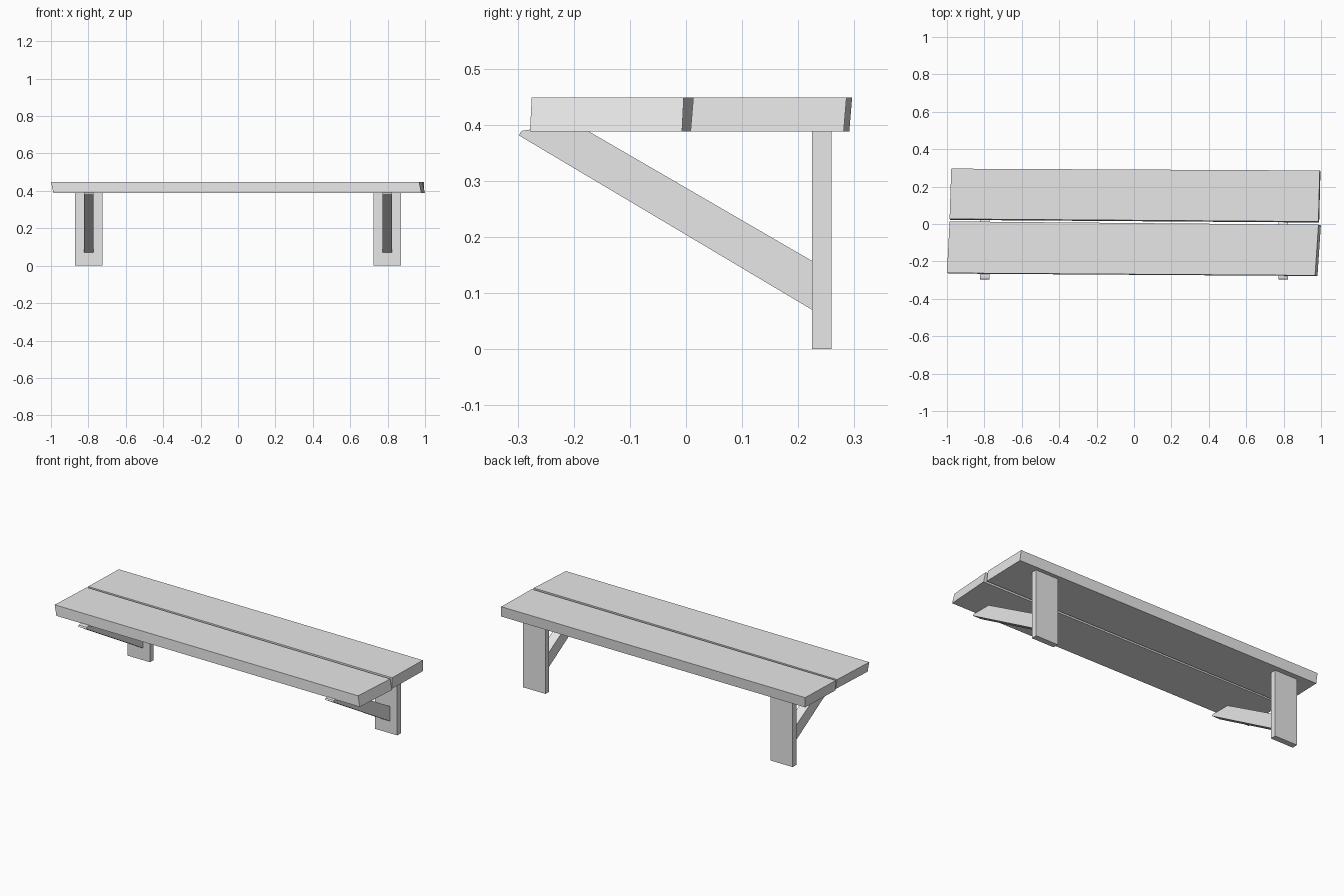
import bpy
import bmesh
from mathutils import Vector

cube = bpy.data.objects.get("Cube")
if cube:
    bpy.data.objects.remove(cube, do_unlink=True)

# Plain grey for the whole bench
grey = bpy.data.materials.new("plain_grey")
grey.use_nodes = True
grey.diffuse_color = (0.8, 0.8, 0.8, 1)
grey.node_tree.nodes["Principled BSDF"].inputs["Base Color"].default_value = (0.8, 0.8, 0.8, 1)


def prism(name, outline, offset):
    """Extrude a flat outline of 3D points along an offset vector."""
    bm = bmesh.new()
    face = bm.faces.new([bm.verts.new(p) for p in outline])
    result = bmesh.ops.extrude_face_region(bm, geom=[face])
    moved = [v for v in result["geom"] if isinstance(v, bmesh.types.BMVert)]
    bmesh.ops.translate(bm, verts=moved, vec=Vector(offset))
    bmesh.ops.recalc_face_normals(bm, faces=bm.faces)
    mesh = bpy.data.meshes.new(name)
    bm.to_mesh(mesh)
    bm.free()
    mesh.materials.append(grey)
    obj = bpy.data.objects.new(name, mesh)
    bpy.context.collection.objects.link(obj)
    return obj


# Seat planks: slightly crooked outlines with leaning ends
SEAT_BOTTOM, SEAT_TOP = 0.388, 0.448
thickness = SEAT_TOP - SEAT_BOTTOM
planks = {
    "front_plank": ([(-0.987, -0.265), (0.981, -0.278), (0.999, -0.007), (-0.973, 0.011)],
                    (-0.013, 0.003, thickness)),
    "back_plank": ([(-0.982, 0.022), (0.990, 0.008), (0.997, 0.281), (-0.973, 0.291)],
                   (-0.004, 0.005, thickness)),
}
for name, (corners, lean) in planks.items():
    prism(name, [(x, y, SEAT_BOTTOM) for x, y in corners], lean)

# Upright legs and diagonal braces on both sides
LEG_X, LEG_WIDTH, BRACE_WIDTH = 0.798, 0.145, 0.053
leg_profile = [(0.225, 0), (0.259, 0), (0.259, 0.389), (0.225, 0.389)]
brace_profile = [(0.225, 0.07), (0.225, 0.157), (-0.175, 0.389),
                 (-0.28, 0.391), (-0.293, 0.389), (-0.298, 0.381)]
for side, sign in (("left", 1), ("right", -1)):
    for part, profile, width in (("leg", leg_profile, LEG_WIDTH),
                                 ("brace", brace_profile, BRACE_WIDTH)):
        x = sign * LEG_X - width / 2
        prism(f"{side}_{part}", [(x, y, z) for y, z in profile], (width, 0, 0))
